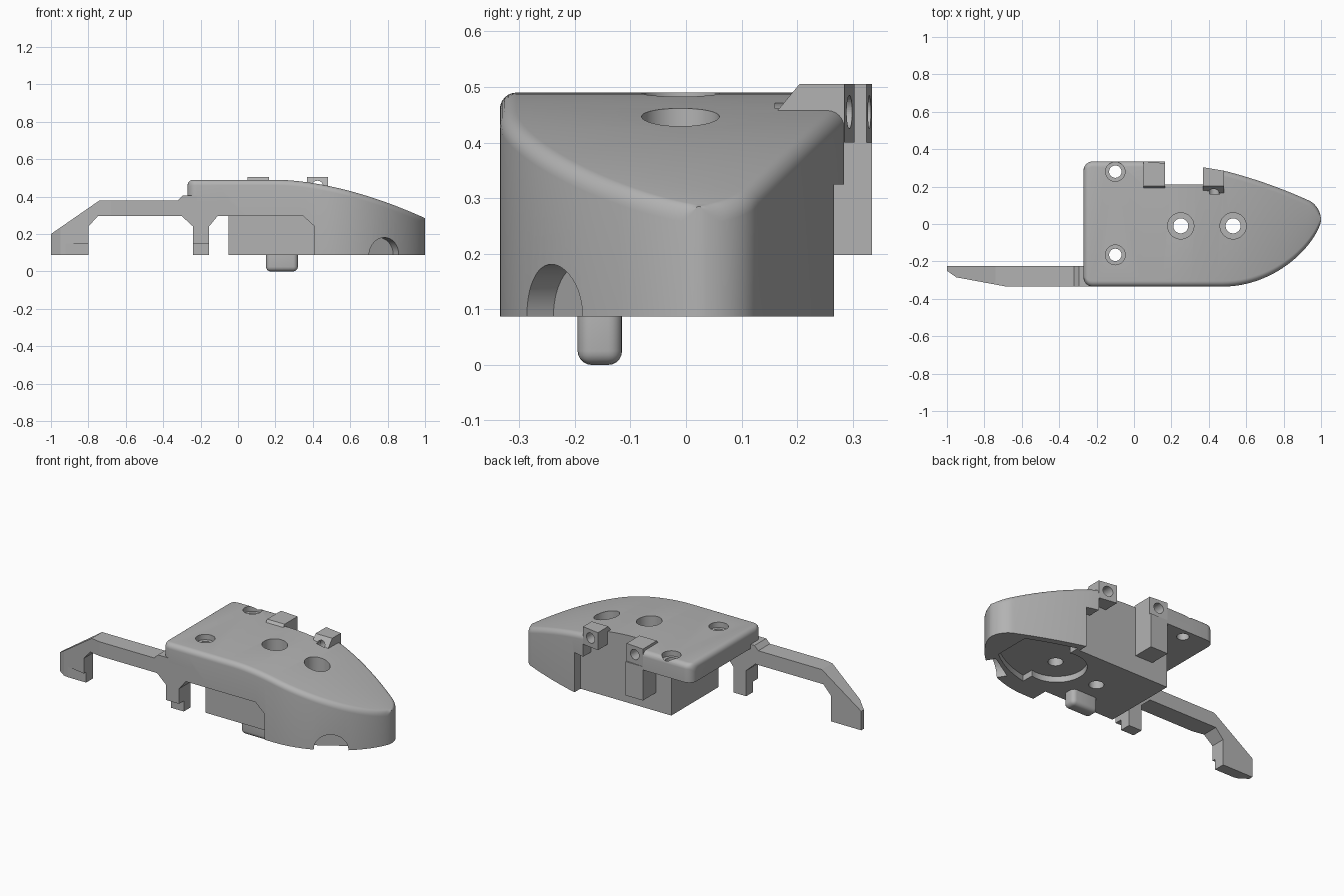
import bpy, bmesh, math
from mathutils import Matrix, Vector

old = bpy.data.objects.get("Cube")
if old:
    bpy.data.objects.remove(old, do_unlink=True)

grey = bpy.data.materials.new("plain grey")
grey.use_nodes = True
grey.diffuse_color = (0.45, 0.45, 0.45, 1)
grey.node_tree.nodes["Principled BSDF"].inputs["Base Color"].default_value = (0.45, 0.45, 0.45, 1)


def make(name, bm):
    bmesh.ops.recalc_face_normals(bm, faces=bm.faces)
    me = bpy.data.meshes.new(name)
    bm.to_mesh(me)
    bm.free()
    me.materials.append(grey)
    ob = bpy.data.objects.new(name, me)
    bpy.context.collection.objects.link(ob)
    return ob


def loft(name, rings):
    bm = bmesh.new()
    loops = [[bm.verts.new(p) for p in ring] for ring in rings]
    n = len(loops[0])
    for a, b in zip(loops, loops[1:]):
        for i in range(n):
            j = (i + 1) % n
            bm.faces.new((a[i], a[j], b[j], b[i]))
    bm.faces.new(loops[0])
    bm.faces.new(loops[-1])
    return make(name, bm)


def prism(name, points, axis, low, high):
    """Extrude a 2D outline along one axis."""
    def place(p, d):
        q = list(p)
        q.insert("xyz".index(axis), d)
        return q
    return loft(name, [[place(p, d) for p in points] for d in (low, high)])


def box(name, x, y, z):
    return prism(name, [(x[0], y[0]), (x[1], y[0]), (x[1], y[1]), (x[0], y[1])], "z", *z)


def cylinder(name, centre, direction, radius, length):
    bm = bmesh.new()
    turn = Vector(direction).to_track_quat("Z", "Y").to_matrix().to_4x4()
    bmesh.ops.create_cone(bm, cap_ends=True, segments=48, radius1=radius, radius2=radius,
                          depth=length, matrix=Matrix.Translation(centre) @ turn)
    return make(name, bm)


def carve(ob, cutters):
    for c in cutters:
        mod = ob.modifiers.new("cut", "BOOLEAN")
        mod.operation = "DIFFERENCE"
        mod.solver = "EXACT"
        mod.object = c
    bpy.context.view_layer.update()
    shape = ob.evaluated_get(bpy.context.evaluated_depsgraph_get())
    mesh = bpy.data.meshes.new_from_object(shape)
    ob.modifiers.clear()
    ob.data = mesh
    for c in cutters:
        bpy.data.objects.remove(c, do_unlink=True)


# Body plan and top curve
LEFT, FLOOR, TOP = -0.27, 0.087, 0.49


def round_off(d, r):
    return r - math.sqrt(r * r - (r - d) ** 2) if d < r else 0


def front_y(x):
    t = max(0, (x - 0.47) / 0.53)
    return 0.02 - 0.355 * (1 - t * t) ** 0.7


def back_y(x):
    if x < 0.05:
        return 0.335
    if x < 0.48:
        return 0.335 - 0.05 * (x - 0.05) / 0.43
    u = x - 0.48
    y = 0.285 - 0.25 * u - 0.22 * u * u
    if x > 0.92:
        y = min(y, 0.02 + 0.12 * math.sqrt(1 - ((x - 0.88) / 0.12) ** 2))
    return y


def section(x):
    d = x - LEFT
    inset = round_off(d, 0.05)
    y0, y1 = front_y(x) + inset, back_y(x) - inset
    top = TOP - 0.304 * max(0, x - 0.2) ** 1.76 - round_off(d, 0.03)
    r = min(0.03, (y1 - y0) / 2.2)
    arc = [math.pi / 2 * i / 6 for i in range(7)]
    ring = [(x, y0, FLOOR)]
    ring += [(x, y0 + r - r * math.cos(a), top - r + r * math.sin(a)) for a in arc]
    ring += [(x, y1 - r + r * math.cos(a), top - r + r * math.sin(a)) for a in reversed(arc)]
    return ring + [(x, y1, FLOOR)]


xs = [LEFT + 0.05 * (1 - math.cos(math.pi / 2 * i / 8)) for i in range(9)]
xs += [-0.1, 0.05, 0.15]
xs += [0.2 + 0.7995 * math.sin(math.pi / 2 * i / 36) for i in range(37)]
body = loft("body", [section(x) for x in xs])

# Underside steps, front recess, rear notches and the slot beside the rear wall
pocket_x = [0.57 + 0.04 * i for i in range(8)]
pocket = [(x, front_y(x) + 0.1) for x in pocket_x]
pocket += [(x, back_y(x) - 0.04) for x in reversed(pocket_x)]
cutters = [
    box("cut", (-0.5, -0.05), (-0.5, 0.5), (0, 0.38)),
    box("cut", (-0.5, 0.05), (0.21, 0.5), (0, 0.38)),
    box("cut", (0.05, 0.48), (0.21, 0.5), (0, 0.6)),
    box("cut", (0.47, 0.55), (0.21, 0.5), (0, 0.325)),
    prism("cut", [(-0.1, 0), (-0.1, 0.295), (0.35, 0.295), (0.41, 0.24), (0.41, 0)],
          "y", -0.5, -0.235),
    cylinder("cut", (0.53, 0, FLOOR), (0, 0, 1), 0.16, 0.07),
    prism("cut", pocket, "z", 0, FLOOR + 0.035),
    cylinder("cut", (0.818, -0.297, FLOOR), (0.53, -0.85, 0), 0.094, 0.255),
]
# Counterbored screw holes: x, y, wide radius, narrow radius, seat height
for x, y, wide, narrow, seat in [(-0.1, 0.28, 0.052, 0.033, 0.458),
                                 (-0.1, -0.165, 0.053, 0.033, 0.458),
                                 (0.25, -0.01, 0.07, 0.04, 0.36),
                                 (0.53, -0.01, 0.07, 0.04, 0.33)]:
    cutters.append(cylinder("cut", (x, y, seat + 0.2), (0, 0, 1), wide, 0.4))
    cutters.append(cylinder("cut", (x, y, 0.3), (0, 0, 1), narrow, 0.8))
for x in (0.105, 0.43):
    cutters.append(cylinder("cut", (x, 0.3, 0.455), (0, 1, 0), 0.03, 0.28))
carve(body, cutters)

# Rear hinge lugs with slanted backs
for name, x0, x1, y1, slant in [("inner_lug", 0.05, 0.165, 0.335, 0.01),
                                ("outer_lug", 0.37, 0.48, 0.303, 0.018)]:
    side = [(0.165, 0.458), (0.204, 0.505), (y1, 0.505), (y1, 0.4), (0.205, 0.4), (0.205, 0.458)]
    lug = prism(name, side, "x", x0, x1)
    for v in lug.data.vertices:
        if v.co.x > x1 - 0.001 and v.co.y > y1 - 0.001:
            v.co.y -= slant
    carve(lug, [cylinder("cut", ((x0 + x1) / 2, 0.3, 0.455), (0, 1, 0), 0.03, 0.28)])
box("lug_column", (0.05, 0.165), (0.205, 0.335), (0.198, 0.4))

# Side arm with foot and inner leg
arm_side = [(-1, FLOOR), (-1, 0.2), (-0.74, 0.38), (-0.32, 0.38), (-0.295, 0.405), (-0.05, 0.405),
            (-0.05, 0.295), (-0.11, 0.295), (-0.155, 0.24), (-0.155, FLOOR), (-0.24, FLOOR),
            (-0.24, 0.24), (-0.3, 0.295), (-0.75, 0.295), (-0.8, 0.24), (-0.8, FLOOR)]
arm = prism("arm", arm_side, "y", -0.335, -0.225)
taper = [(-0.68, -0.335), (-0.95, -0.285), (-1, -0.25), (-1.1, -0.25), (-1.1, -0.4), (-0.68, -0.4)]
carve(arm, [prism("cut", taper, "z", 0, 0.6),
            box("cut", (-0.94, -0.1), (-0.5, -0.29), (0, 0.15))])

# Rounded locating peg
peg = box("peg", (0.15, 0.32), (-0.195, -0.115), (0, 0.13))
bm = bmesh.new()
bm.from_mesh(peg.data)
bmesh.ops.bevel(bm, geom=bm.edges[:], offset=0.025, segments=5, profile=0.5, affect="EDGES")
bm.to_mesh(peg.data)
bm.free()

# Smooth the curved faces, keep edges sharp
bpy.ops.object.select_all(action="DESELECT")
for ob in (body, peg):
    ob.select_set(True)
bpy.context.view_layer.objects.active = body
bpy.ops.object.shade_smooth_by_angle(angle=math.radians(30))
